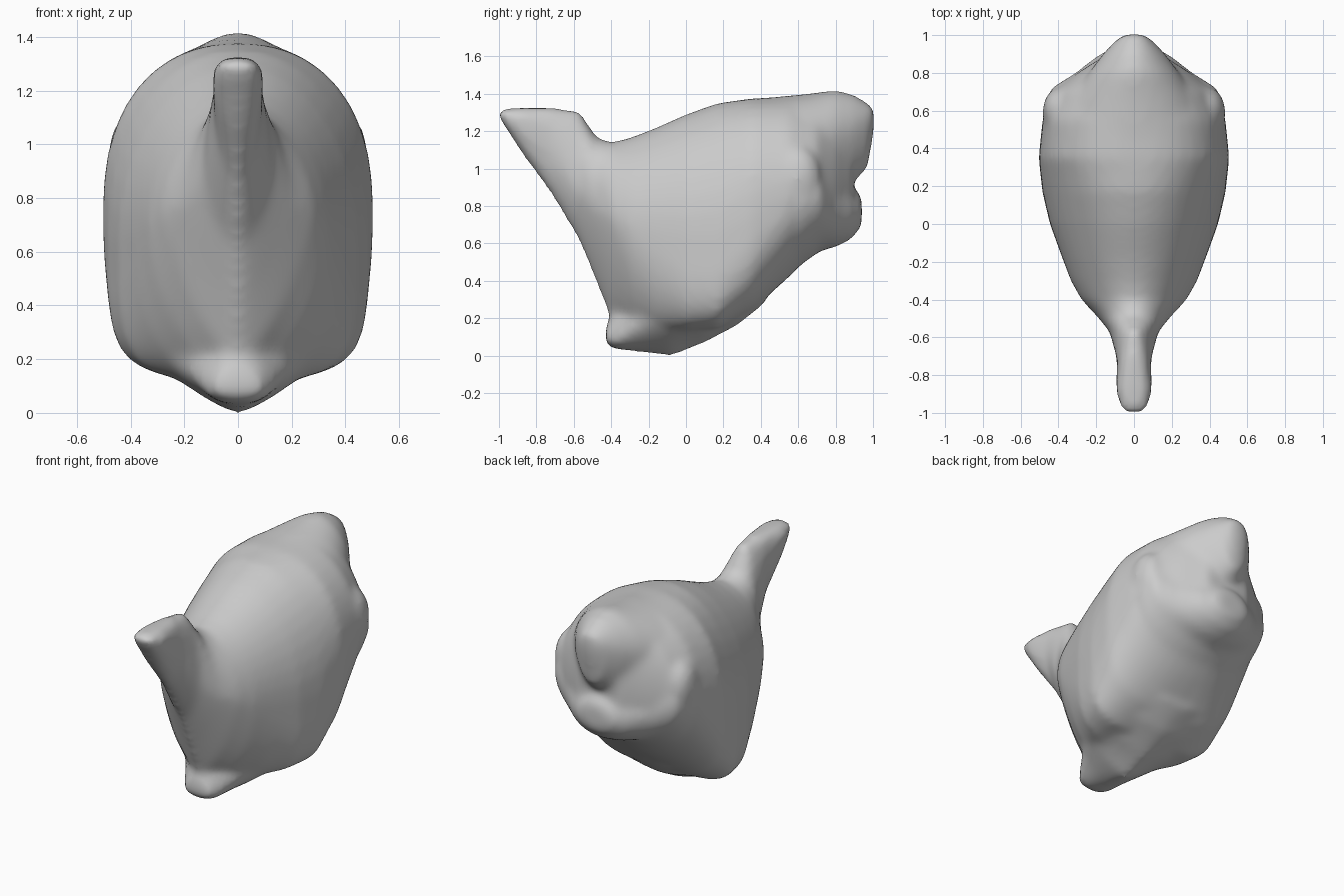
import bpy, bmesh, math
from mathutils import Matrix

N = 40  # points per cross-section

# y, bottom z, top z, half width, z of widest point, upper and lower roundness
BODY = [
    (-1.005, 1.28, 1.315, .04, 1.30, 2, 2),
    (-.96, 1.21, 1.32, .08, 1.28, 2.5, 2),
    (-.87, 1.07, 1.325, .095, 1.24, 3, 2),
    (-.72, .86, 1.325, .09, 1.12, 3, 1.7),
    (-.57, .61, 1.31, .13, .88, 1.9, 1.4),
    (-.48, .39, 1.17, .205, .78, 1.8, 1.3),
    (-.40, .19, 1.14, .28, .75, 1.8, 1.35),
    (-.30, .12, 1.165, .335, .70, 1.9, 1.75),
    (-.18, .09, 1.21, .38, .67, 2, 2.4),
    (0, .12, 1.29, .445, .65, 2, 4.2),
    (.17, .14, 1.35, .485, .65, 2.1, 4.8),
    (.35, .24, 1.375, .505, .75, 2.3, 3.2),
    (.55, .42, 1.385, .485, .85, 2.1, 2.2),
    (.70, .57, 1.38, .43, .88, 1.8, 2),
    (.80, .61, 1.36, .30, .88, 1.8, 2),
    (.895, .70, 1.30, .15, .9, 1.8, 2),
]
# overhanging upper tail wedge
TAIL = [
    (.45, .85, 1.38, .45, 1.00, 2, 2),
    (.65, .85, 1.40, .34, 1.10, 1.9, 2),
    (.80, .87, 1.42, .24, 1.17, 1.8, 2),
    (.90, .93, 1.395, .165, 1.20, 1.8, 2),
    (.97, 1.0, 1.35, .10, 1.23, 2, 2),
    (1.005, 1.2, 1.33, .05, 1.28, 2, 2),
]
# lower rump shelf reaching out to the side lobes
RUMP = [
    (.45, .40, 1.12, .47, .82, 2, 2.2),
    (.62, .49, 1.14, .475, .88, 2.3, 2.2),
    (.72, .56, 1.08, .44, .86, 2, 1.9),
    (.80, .58, .98, .31, .80, 1.8, 2),
    (.88, .62, .92, .21, .77, 1.8, 2),
    (.94, .69, .85, .11, .76, 2, 2),
]
# keel under the body, ending in a blunt toe
KEEL = [
    (-.43, .06, .15, .08, .10, 2, 2.5),
    (-.38, .035, .28, .12, .10, 1.5, 2.5),
    (-.25, .02, .40, .20, .18, 1.6, 1.6),
    (-.08, -.005, .60, .33, .24, 1.7, 1.25),
    (.10, .07, .60, .41, .22, 3, 1.2),
    (.27, .16, .60, .40, .28, 3, 1.4),
    (.42, .28, .60, .38, .42, 2, 1.6),
]


def ring(bm, y, zb, zt, w, zm, et, eb):
    verts = []
    for i in range(N):
        a = 2 * math.pi * i / N
        s, c = math.sin(a), math.cos(a)
        e, h = (et, zt - zm) if c >= 0 else (eb, zm - zb)
        x = w * math.copysign(abs(s) ** (2 / e), s)
        z = zm + h * math.copysign(abs(c) ** (2 / e), c)
        verts.append(bm.verts.new((x, y, z)))
    return verts


def loft(bm, sections):
    rings = [ring(bm, *s) for s in sections]
    for a, b in zip(rings, rings[1:]):
        for i in range(N):
            j = (i + 1) % N
            bm.faces.new((a[i], a[j], b[j], b[i]))
    bm.faces.new(rings[0])
    bm.faces.new(reversed(rings[-1]))


bm = bmesh.new()
for part in (BODY, TAIL, RUMP, KEEL):
    loft(bm, part)
bmesh.ops.recalc_face_normals(bm, faces=bm.faces)

# side lobes
for s in (-1, 1):
    m = Matrix.Translation((s * .39, .60, .95)) @ Matrix.Diagonal((.095, .125, .17, 1))
    bmesh.ops.create_icosphere(bm, subdivisions=3, radius=1, matrix=m)

me = bpy.data.meshes.new("body")
bm.to_mesh(me)
bm.free()
body = bpy.data.objects.new("body", me)
bpy.context.collection.objects.link(body)

# fuse all parts into one soft skin
rm = body.modifiers.new("fuse", 'REMESH')
rm.mode = 'VOXEL'
rm.voxel_size = .022
rm.use_smooth_shade = True
sm = body.modifiers.new("soften", 'SMOOTH')
sm.factor = .5
sm.iterations = 12
